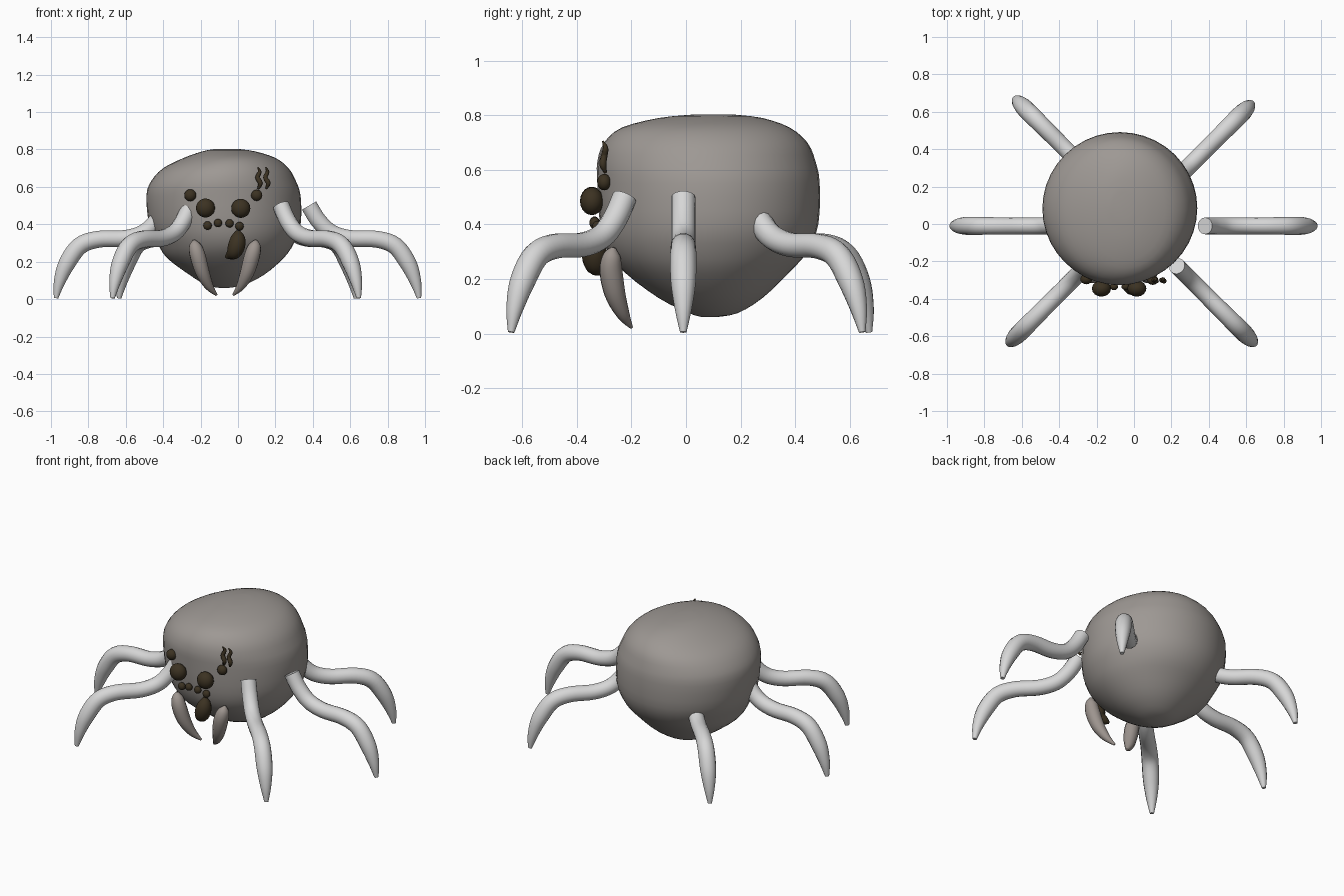
import bpy, bmesh, math
from mathutils import Vector

if "Cube" in bpy.data.objects:
    bpy.data.objects.remove(bpy.data.objects["Cube"])


def material(name, rgb):
    m = bpy.data.materials.new(name)
    m.diffuse_color = (*rgb, 1)
    m.use_nodes = True
    m.node_tree.nodes["Principled BSDF"].inputs["Base Color"].default_value = m.diffuse_color
    return m


BODY = material("warm grey", (0.34, 0.315, 0.295))
LEG = material("pale grey", (0.68, 0.68, 0.68))
FANG = material("brown grey", (0.34, 0.30, 0.275))
DARK = material("dark brown", (0.045, 0.032, 0.016))


def finish(name, bm, mat):
    bmesh.ops.recalc_face_normals(bm, faces=bm.faces)
    me = bpy.data.meshes.new(name)
    bm.to_mesh(me)
    bm.free()
    me.materials.append(mat)
    ob = bpy.data.objects.new(name, me)
    bpy.context.collection.objects.link(ob)
    bpy.ops.object.select_all(action='DESELECT')
    ob.select_set(True)
    bpy.context.view_layer.objects.active = ob
    bpy.ops.object.shade_smooth_by_angle(angle=math.radians(50))
    return ob


def spline(rows, steps):
    """Catmull-Rom samples through rows of numbers."""
    out = []
    for i in range(len(rows) - 1):
        p = [rows[max(i - 1, 0)], rows[i], rows[i + 1], rows[min(i + 2, len(rows) - 1)]]
        for s in range(steps):
            t = s / steps
            out.append([0.5 * (2 * b + (c - a) * t + (2 * a - 5 * b + 4 * c - d) * t * t
                               + (3 * b - a - 3 * c + d) * t ** 3) for a, b, c, d in zip(*p)])
    return out + [list(rows[-1])]


def loft(name, rings, mat):
    """Skin a list of equal point rings and cap both ends."""
    bm = bmesh.new()
    vr = [[bm.verts.new(p) for p in r] for r in rings]
    n = len(vr[0])
    for a, b in zip(vr, vr[1:]):
        for i in range(n):
            j = (i + 1) % n
            bm.faces.new((a[i], a[j], b[j], b[i]))
    bm.faces.new(vr[0])
    bm.faces.new(vr[-1])
    return finish(name, bm, mat)


def tube(name, rows, mat, side, sides=14, steps=5):
    """Tapered tube through rows of (x, y, z, radius); side steadies the ring frame."""
    pts = spline(rows, steps)
    rings = []
    for k, (x, y, z, r) in enumerate(pts):
        t = (Vector(pts[min(k + 1, len(pts) - 1)][:3]) - Vector(pts[max(k - 1, 0)][:3])).normalized()
        v = t.cross(Vector(side)).normalized()
        u = v.cross(t)
        rings.append([Vector((x, y, z)) + r * (u * math.cos(a) + v * math.sin(a))
                      for a in (2 * math.pi * i / sides for i in range(sides))])
    return loft(name, rings, mat)


def ball(name, pos, radii, mat):
    bm = bmesh.new()
    bmesh.ops.create_uvsphere(bm, u_segments=16, v_segments=10, radius=1)
    bmesh.ops.scale(bm, vec=radii, verts=bm.verts)
    bmesh.ops.translate(bm, vec=pos, verts=bm.verts)
    return finish(name, bm, mat)


# Body: rings given as z, left, right, front, back
body = [(0.06, -0.10, -0.05, 0.06, 0.11),
        (0.075, -0.17, 0.03, 0.01, 0.19),
        (0.13, -0.26, 0.14, -0.10, 0.28),
        (0.22, -0.38, 0.245, -0.22, 0.375),
        (0.30, -0.43, 0.30, -0.285, 0.445),
        (0.40, -0.475, 0.335, -0.315, 0.485),
        (0.55, -0.49, 0.335, -0.325, 0.49),
        (0.63, -0.465, 0.31, -0.325, 0.475),
        (0.70, -0.40, 0.27, -0.30, 0.445),
        (0.755, -0.29, 0.20, -0.235, 0.38),
        (0.79, -0.19, 0.09, -0.10, 0.28),
        (0.803, -0.12, 0.0, 0.03, 0.17)]
rings = []
for z, l, r, f, b in spline(body, 3):
    rings.append([((l + r) / 2 + (r - l) / 2 * math.cos(a), (f + b) / 2 + (b - f) / 2 * math.sin(a), z)
                  for a in (2 * math.pi * i / 40 for i in range(40))])
loft("body", rings, BODY)

# Legs: one bent profile (outward distance, height, radius) turned around the body
leg = [(0.0, 0.50, 0.045), (0.05, 0.42, 0.045), (0.12, 0.355, 0.045), (0.22, 0.325, 0.045),
       (0.36, 0.32, 0.046), (0.46, 0.285, 0.048), (0.53, 0.19, 0.046),
       (0.57, 0.09, 0.031), (0.588, 0.005, 0.012)]
for name, x, y, deg in [("right_leg", 0.38, -0.01, 0), ("left_leg", -0.385, -0.01, 180),
                        ("front_right_leg", 0.23, -0.225, -45), ("front_left_leg", -0.255, -0.225, -135),
                        ("back_right_leg", 0.215, 0.23, 45), ("back_left_leg", -0.22, 0.255, 135)]:
    c, s = math.cos(math.radians(deg)), math.sin(math.radians(deg))
    tube(name, [(x + d * c, y + d * s, z, r) for d, z, r in leg], LEG, (-s, c, 0))

# Fangs, mirrored about the face centre
for name, m in [("left_fang", -1), ("right_fang", 1)]:
    tube(name, [(-0.07 + m * d, y, z, r) for d, y, z, r in
                [(0.165, -0.265, 0.315, 0.008), (0.16, -0.272, 0.285, 0.033), (0.145, -0.275, 0.23, 0.042),
                 (0.12, -0.26, 0.145, 0.038), (0.085, -0.23, 0.07, 0.024), (0.045, -0.20, 0.022, 0.006)]],
         FANG, (0.9 * m, -0.3, 0.3))

# Eyes
for i, (x, y, z, r) in enumerate([(-0.174, -0.345, 0.487, 0.051), (0.015, -0.345, 0.485, 0.051),
                                  (-0.255, -0.295, 0.555, 0.032), (0.1, -0.30, 0.555, 0.03),
                                  (-0.163, -0.325, 0.393, 0.023), (-0.107, -0.335, 0.407, 0.022),
                                  (-0.045, -0.335, 0.405, 0.022), (0.008, -0.325, 0.39, 0.023)]):
    ball(f"eye_{i + 1}", (x, y, z), (r, r * 0.85, r), DARK)

# Mouth: drooping teardrop
tube("mouth", [(0.0, -0.325, 0.365, 0.012), (0.0, -0.33, 0.335, 0.036), (-0.005, -0.335, 0.295, 0.046),
               (-0.02, -0.33, 0.255, 0.042), (-0.045, -0.31, 0.235, 0.025), (-0.068, -0.30, 0.225, 0.006)],
     DARK, (0, 1, 0))

# Wavy brow strands
for name, x in [("inner_brow", 0.108), ("outer_brow", 0.15)]:
    tube(name, [(x, -0.295, 0.59, 0.006), (x + 0.012, -0.305, 0.62, 0.013), (x - 0.004, -0.30, 0.65, 0.012),
                (x + 0.008, -0.295, 0.68, 0.010), (x - 0.002, -0.305, 0.705, 0.003)],
         DARK, (0, 1, 0), sides=8, steps=3)
